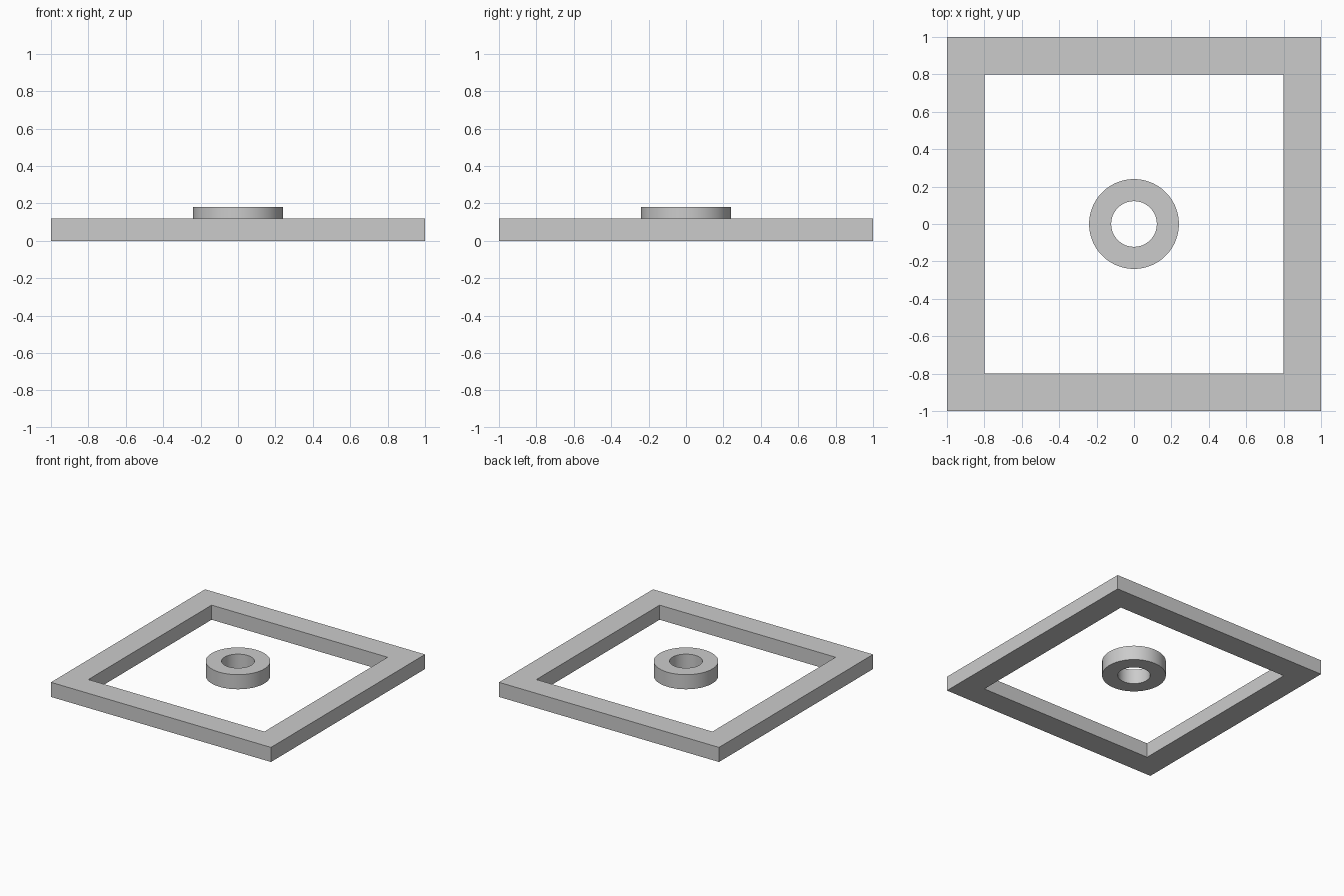
import bpy
import bmesh
import math

cube = bpy.data.objects.get("Cube")
if cube:
    bpy.data.objects.remove(cube, do_unlink=True)

GREY = (0.6, 0.6, 0.6, 1.0)
grey = bpy.data.materials.new("plain grey")
grey.use_nodes = True
grey.diffuse_color = GREY
grey.node_tree.nodes["Principled BSDF"].inputs["Base Color"].default_value = GREY


def hollow_prism(name, sides, outer, inner, z0, z1, turn=0.0):
    """Extruded regular outline with a matching hole; radii reach the corners."""
    bm = bmesh.new()
    loops = []
    for radius, z in ((outer, z0), (outer, z1), (inner, z1), (inner, z0)):
        angles = [turn + 2 * math.pi * i / sides for i in range(sides)]
        loops.append([bm.verts.new((radius * math.cos(a), radius * math.sin(a), z))
                      for a in angles])
    # Bridge outer wall, top, inner wall and underside in turn
    for k in range(4):
        a, b = loops[k], loops[(k + 1) % 4]
        for i in range(sides):
            j = (i + 1) % sides
            bm.faces.new((a[i], a[j], b[j], b[i]))
    bmesh.ops.recalc_face_normals(bm, faces=bm.faces)
    mesh = bpy.data.meshes.new(name)
    bm.to_mesh(mesh)
    bm.free()
    mesh.materials.append(grey)
    obj = bpy.data.objects.new(name, mesh)
    bpy.context.collection.objects.link(obj)
    return obj


# Square border frame
diag = math.sqrt(2)
hollow_prism("square_frame", 4, 1.0 * diag, 0.8 * diag, 0.0, 0.12, math.pi / 4)

# Raised ring floating in the middle
ring = hollow_prism("centre_ring", 96, 0.24, 0.122, 0.06, 0.18)
bpy.ops.object.select_all(action='DESELECT')
ring.select_set(True)
bpy.context.view_layer.objects.active = ring
bpy.ops.object.shade_smooth_by_angle(angle=math.radians(30))
